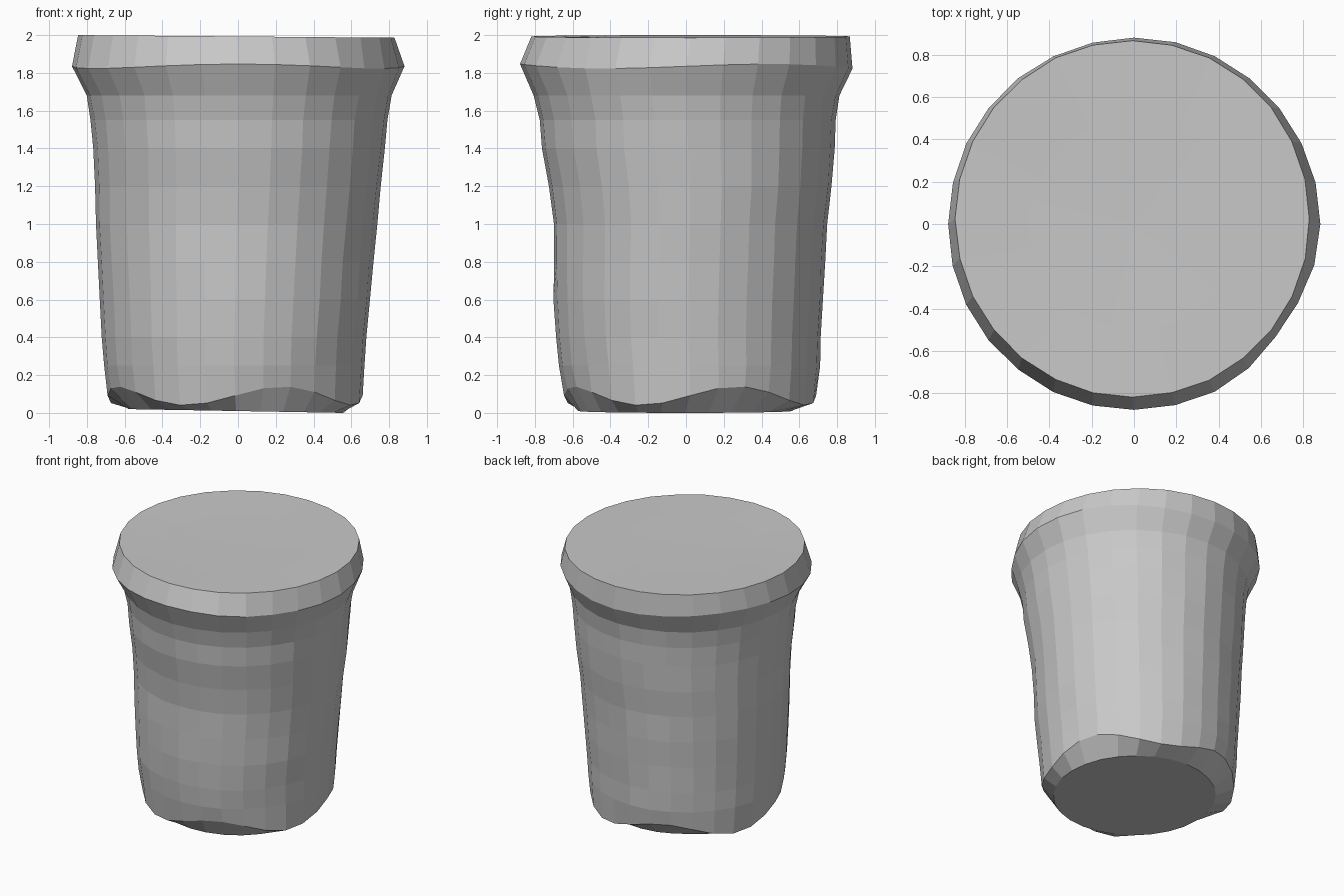
import bpy
import bmesh
import random
from math import sin, cos, pi, exp, radians

default_cube = bpy.data.objects.get("Cube")
if default_cube:
    bpy.data.objects.remove(default_cube, do_unlink=True)

random.seed(4)
SIDES = 28


def make_material(name, value):
    material = bpy.data.materials.new(name)
    material.use_nodes = True
    colour = (value, value, value, 1)
    material.diffuse_color = colour
    shader = material.node_tree.nodes["Principled BSDF"]
    shader.inputs["Base Color"].default_value = colour
    return material


def add_ring(bm, height, left, right, front, back, height_rule=None, dent=0, rough=0.004):
    """Add an oval ring of vertices spanning the given limits at one height."""
    ring = []
    for i in range(SIDES):
        angle = 2 * pi * i / SIDES
        # A shallow knock on one side of the collar
        offset = (angle - radians(325)) / 0.3
        scale = 1 - dent * exp(-offset * offset)
        scale += random.uniform(-rough, rough)
        x = (left + right) / 2 + (right - left) / 2 * cos(angle) * scale
        y = (front + back) / 2 + (back - front) / 2 * sin(angle) * scale
        z = height + (height_rule(angle) if height_rule else 0)
        ring.append(bm.verts.new((x, y, z)))
    return ring


def bridge(bm, lower, upper):
    for i in range(SIDES):
        j = (i + 1) % SIDES
        bm.faces.new((lower[i], lower[j], upper[j], upper[i]))


def cap(bm, ring, height, upward):
    """Close a ring with a fan around a centre point."""
    centre = bm.verts.new((0, 0, height))
    for i in range(SIDES):
        j = (i + 1) % SIDES
        face = (ring[i], ring[j], centre) if upward else (ring[j], ring[i], centre)
        bm.faces.new(face)


# Uneven height rules for the foot, the collar edge and the top
def foot_wave(angle):
    return 0.05 * cos(4 * (angle - radians(22)))


def collar_wave(angle):
    return 0.012 * sin(3 * angle)


def top_tilt(angle):
    return -0.007 * cos(angle)


def base_tilt(angle):
    return 0.01 - 0.01 * cos(angle)


# Pot wall sections: height, left, right, front, back
wall_sections = [
    (0.25, -0.71, 0.67, -0.67, 0.71),
    (0.4, -0.72, 0.68, -0.69, 0.715),
    (0.6, -0.73, 0.7, -0.7, 0.725),
    (0.8, -0.74, 0.715, -0.7, 0.735),
    (1, -0.75, 0.735, -0.7, 0.745),
    (1.2, -0.755, 0.755, -0.725, 0.77),
    (1.4, -0.765, 0.775, -0.765, 0.785),
    (1.55, -0.78, 0.79, -0.775, 0.79),
    (1.68, -0.8, 0.815, -0.805, 0.81),
]

bm = bmesh.new()

# Flat underside and bevelled, wavy foot
rings = [
    add_ring(bm, 0, -0.58, 0.56, -0.57, 0.56, base_tilt),
    add_ring(bm, 0.09, -0.69, 0.66, -0.645, 0.69, foot_wave),
]
# Tapering wall
for section in wall_sections:
    rings.append(add_ring(bm, *section))
# Collar and top edge
rings.append(add_ring(bm, 1.835, -0.88, 0.88, -0.88, 0.88, collar_wave, dent=0.03, rough=0.002))
rings.append(add_ring(bm, 1.993, -0.845, 0.83, -0.82, 0.868, top_tilt, rough=0.002))
# Nearly flat lid surface
rings.append(add_ring(bm, 1.988, -0.5, 0.5, -0.5, 0.5))

for lower, upper in zip(rings, rings[1:]):
    bridge(bm, lower, upper)
cap(bm, rings[0], 0.01, False)
cap(bm, rings[-1], 1.983, True)

bmesh.ops.recalc_face_normals(bm, faces=bm.faces)
mesh = bpy.data.meshes.new("tapered_pot")
bm.to_mesh(mesh)
bm.free()
mesh.materials.append(make_material("light grey", 0.58))

pot = bpy.data.objects.new("tapered_pot", mesh)
bpy.context.collection.objects.link(pot)
